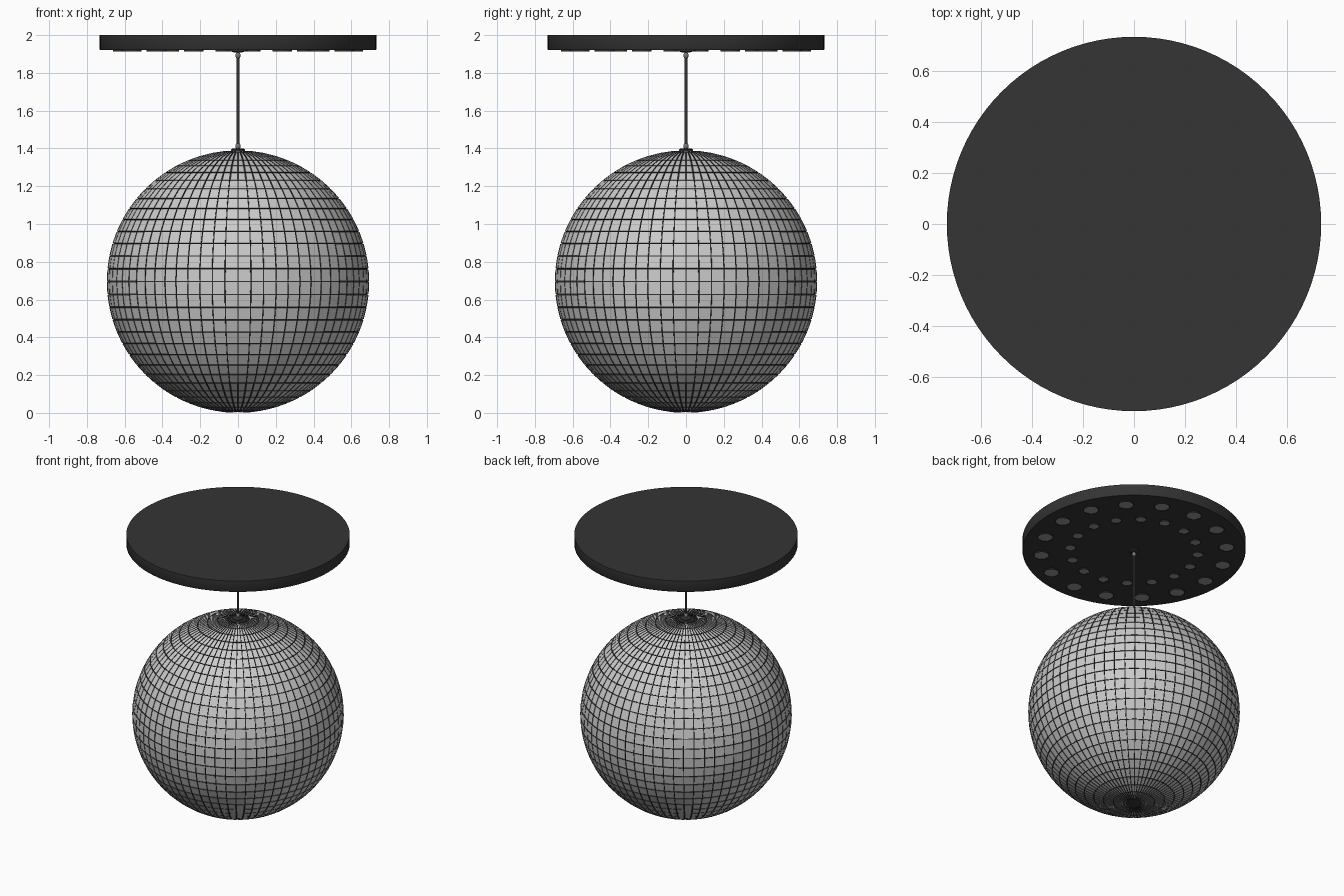
import bpy, bmesh, math

if "Cube" in bpy.data.objects:
    bpy.data.objects.remove(bpy.data.objects["Cube"])


def material(name, v):
    m = bpy.data.materials.new(name)
    m.diffuse_color = (v, v, v, 1)
    m.use_nodes = True
    m.node_tree.nodes["Principled BSDF"].inputs["Base Color"].default_value = m.diffuse_color
    return m


DARK = material("dark_metal", 0.035)
MIRROR = material("mirror", 0.55)
LENS = material("lens", 0.3)
STEEL = material("steel", 0.2)


def lathe(name, profile, mat, loc=(0, 0, 0), steps=32):
    """Spin an (r, z) profile around z; r = 0 ends close it."""
    bm = bmesh.new()
    vs = [bm.verts.new((r, 0, z)) for r, z in profile]
    edges = [bm.edges.new(p) for p in zip(vs, vs[1:])]
    bmesh.ops.spin(bm, geom=vs + edges, axis=(0, 0, 1), cent=(0, 0, 0),
                   angle=math.tau, steps=steps)
    bmesh.ops.remove_doubles(bm, verts=bm.verts[:], dist=1e-5)
    bmesh.ops.recalc_face_normals(bm, faces=bm.faces[:])
    me = bpy.data.meshes.new(name)
    bm.to_mesh(me)
    bm.free()
    me.materials.append(mat)
    ob = bpy.data.objects.new(name, me)
    ob.location = loc
    bpy.context.collection.objects.link(ob)
    bpy.context.view_layer.objects.active = ob
    bpy.ops.object.select_all(action='DESELECT')
    ob.select_set(True)
    bpy.ops.object.shade_smooth_by_angle(angle=math.radians(35))
    return ob


# Mirror ball: every face becomes a raised tile with a dark gap around it
R, RAISE, CZ = 0.690, 0.005, 0.695
bm = bmesh.new()
bmesh.ops.create_uvsphere(bm, u_segments=64, v_segments=32, radius=R)
tiles = bm.faces[:]
for thickness, depth in ((0.0025, 0), (0.0003, RAISE)):
    rim = bmesh.ops.inset_individual(bm, faces=tiles, thickness=thickness,
                                     depth=depth, use_even_offset=True)
    for f in rim["faces"]:
        f.material_index = 1
for f in tiles:
    f.material_index = 0
me = bpy.data.meshes.new("mirror_ball")
bm.to_mesh(me)
bm.free()
me.materials.append(MIRROR)
me.materials.append(DARK)
ball = bpy.data.objects.new("mirror_ball", me)
ball.location.z = CZ
bpy.context.collection.objects.link(ball)

# Ceiling plate with a softened lower rim
lathe("ceiling_plate", [(0, 2.0), (0.733, 2.0), (0.733, 1.926), (0.729, 1.92),
                        (0, 1.92)], DARK, steps=96)

# Two rings of downlights, the inner one turned by half a step
for ring, radius, size, phase in (("outer", 0.61, 0.052, 0), ("inner", 0.42, 0.036, 0.5)):
    for i in range(16):
        a = math.tau * (i + phase) / 16
        pos = (radius * math.cos(a), radius * math.sin(a), 1.92)
        lathe(f"{ring}_light_bezel_{i}",
              [(size * 0.9, 0), (size, 0), (size, -0.007), (size * 0.92, -0.008),
               (size * 0.9, -0.004)], DARK, pos, 24)
        lathe(f"{ring}_light_lens_{i}",
              [(size * 0.92, 0), (size * 0.92, -0.006), (0, -0.007)], LENS, pos, 24)

# Hanging rod with mounts and ball joints at both ends
lathe("hanging_rod", [(0, 1.40), (0.008, 1.40), (0.008, 1.90), (0, 1.90)], DARK, steps=16)
mount = [(0, 0), (0.036, 0), (0.036, 0.008), (0.03, 0.012), (0.012, 0.014), (0, 0.014)]
lathe("ball_cap", mount, DARK, (0, 0, 1.387))
lathe("ceiling_mount", [(r, -z) for r, z in mount], DARK, (0, 0, 1.922))
joint = [(0.014 * math.sin(math.pi * k / 10), 0.018 * math.cos(math.pi * k / 10))
         for k in range(11)]
lathe("lower_joint", joint, STEEL, (0, 0, 1.412), 16)
lathe("upper_joint", joint, STEEL, (0, 0, 1.892), 16)
